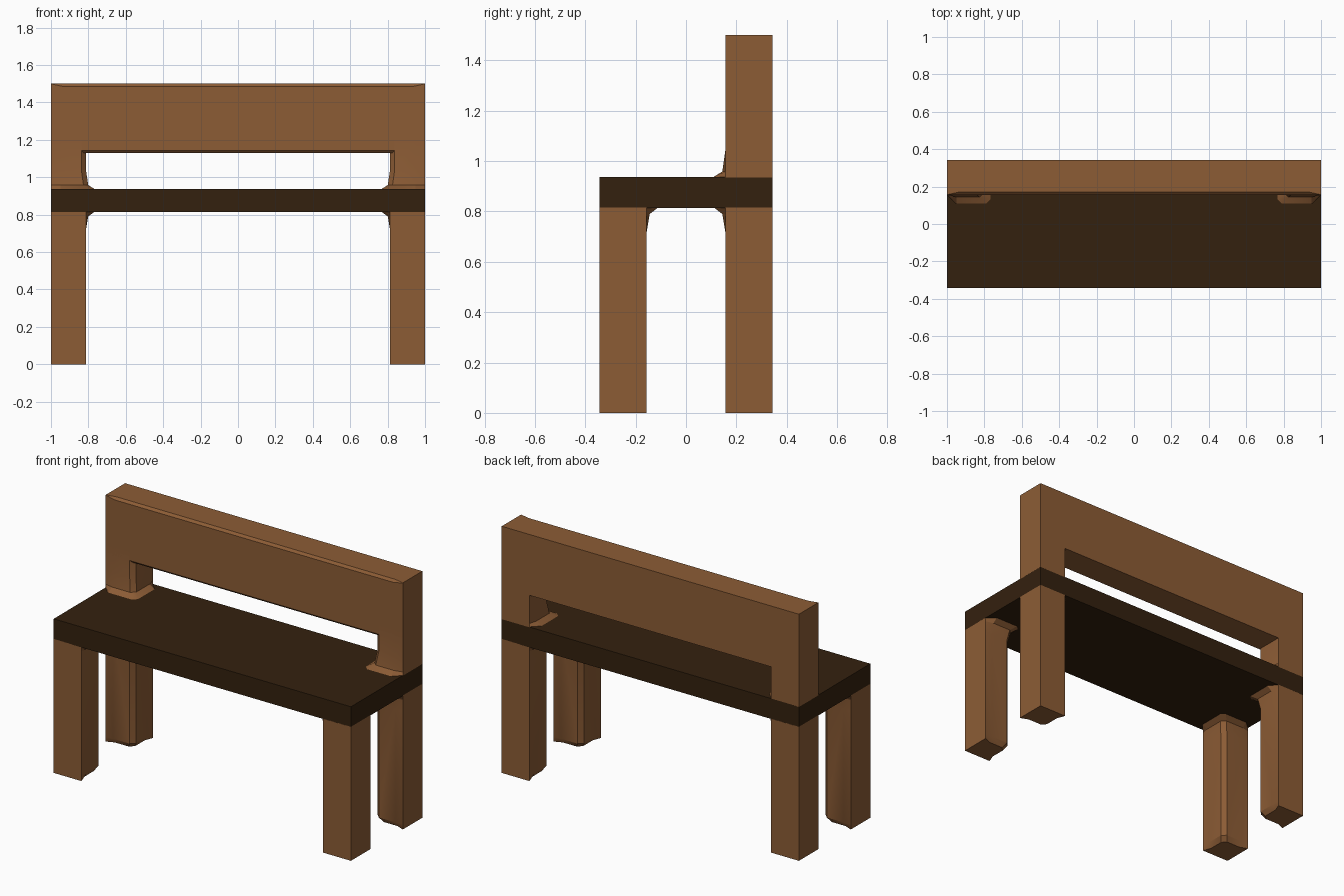
import bpy, bmesh, math

cube = bpy.data.objects.get("Cube")
if cube:
    bpy.data.objects.remove(cube, do_unlink=True)


def material(name, colour):
    mat = bpy.data.materials.new(name)
    mat.use_nodes = True
    mat.diffuse_color = (*colour, 1)
    mat.node_tree.nodes["Principled BSDF"].inputs["Base Color"].default_value = (*colour, 1)
    return mat


light_wood = material("light_wood", (0.265, 0.108, 0.036))
dark_wood = material("dark_wood", (0.034, 0.015, 0.0045))


def loft(name, sections, mat):
    """Skin a list of matching closed outlines and cap both ends."""
    bm = bmesh.new()
    rings = [[bm.verts.new(p) for p in ring] for ring in sections]
    count = len(rings[0])
    for low, high in zip(rings, rings[1:]):
        for i in range(count):
            j = (i + 1) % count
            bm.faces.new((low[i], low[j], high[j], high[i]))
    bm.faces.new(rings[0])
    bm.faces.new(rings[-1])
    bmesh.ops.recalc_face_normals(bm, faces=bm.faces)
    mesh = bpy.data.meshes.new(name)
    bm.to_mesh(mesh)
    bm.free()
    mesh.materials.append(mat)
    obj = bpy.data.objects.new(name, mesh)
    bpy.context.collection.objects.link(obj)
    bpy.ops.object.select_all(action='DESELECT')
    obj.select_set(True)
    bpy.context.view_layer.objects.active = obj
    bpy.ops.object.shade_smooth_by_angle(angle=math.radians(25))
    return obj


half_depth, width = 0.343, 0.187
seat_low, seat_high, top = 0.813, 0.937, 1.5


def upright(name, side, end, levels, soft=0.025):
    """Square post in a seat corner; its inner faces move in by the inset at each level."""
    sections = []
    for z, inset in levels:
        w = width - inset
        outline = [(0, 0), (width, 0), (w, 0.05), (w, w - soft),
                   (w - soft, w), (0.05, w), (0, width)]
        sections.append([(side * (1 - u), end * (half_depth - v), z) for u, v in outline])
    return loft(name, sections, light_wood)


# Four legs with chipped feet and flared tops, two posts flared onto the seat
leg_levels = [(0, 0.02), (0.03, 0), (0.72, 0), (0.79, -0.012), (seat_low + 0.002, -0.045)]
post_levels = [(seat_high - 0.002, -0.05), (0.958, -0.012), (1.04, 0), (1.2, 0)]
for side, side_name in ((1, "left"), (-1, "right")):
    upright("front_leg_" + side_name, side, -1, leg_levels)
    upright("rear_leg_" + side_name, side, 1, leg_levels)
    upright("back_post_" + side_name, side, 1, post_levels)

# Seat slab
seat = [[(x, y, z) for y, z in ((-half_depth, seat_low), (half_depth, seat_low),
                                (half_depth, seat_high), (-half_depth, seat_high))]
        for x in (-1, 1)]
loft("seat", seat, dark_wood)

# Backrest board, its front edges worn except at the ends
front, bottom = half_depth - width, 1.13
board = []
for x, c in ((-1, 0.0005), (-0.94, 0.014), (0.94, 0.014), (1, 0.0005)):
    board.append([(x, half_depth, bottom), (x, half_depth, top), (x, front + c, top),
                  (x, front, top - c), (x, front, bottom + c), (x, front + c, bottom)])
loft("backrest", board, light_wood)
